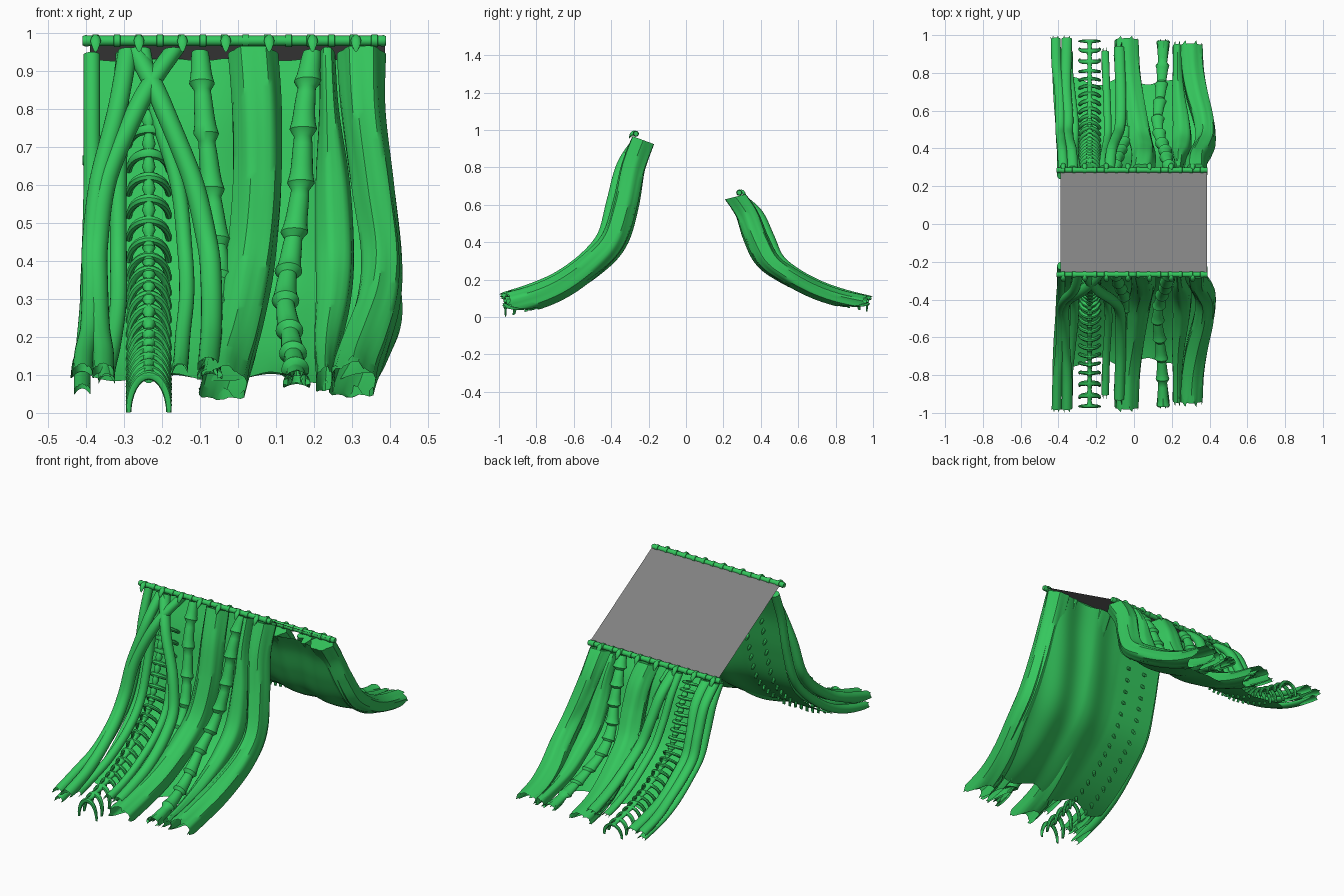
import bpy, bmesh, math
from math import sin, cos, pi

if "Cube" in bpy.data.objects:
    bpy.data.objects.remove(bpy.data.objects["Cube"])

green = bpy.data.materials.new("green")
green.diffuse_color = (0.035, 0.57, 0.11, 1)
green.use_nodes = True
green.node_tree.nodes["Principled BSDF"].inputs["Base Color"].default_value = green.diffuse_color
grey = bpy.data.materials.new("grey")
grey.diffuse_color = (0.22, 0.22, 0.22, 1)
grey.use_nodes = True
grey.node_tree.nodes["Principled BSDF"].inputs["Base Color"].default_value = grey.diffuse_color

# Side profile of a hanging curtain at 8 stations, top to bottom
Y = [.24, .295, .34, .40, .505, .65, .80, .985]
Z = [.95, .80, .60, .42, .30, .19, .12, .07]


def spline(v, u):
    i = max(0, min(int(u), 6))
    t = u - i
    a, b, c, d = [v[max(0, min(7, k))] for k in range(i - 1, i + 3)]
    return .5 * (2*b + (c - a)*t + (2*a - 5*b + 4*c - d)*t*t + (3*b - a - 3*c + d)*t**3)


def place(x, u, n, back):
    """Point at width x, station u, height n off the curtain surface."""
    y, z = -spline(Y, u), spline(Z, u)
    e = .02
    ty = -spline(Y, min(u + e, 7)) + spline(Y, max(u - e, 0))
    tz = spline(Z, min(u + e, 7)) - spline(Z, max(u - e, 0))
    k = math.hypot(ty, tz)
    y, z = y + n*tz/k, z - n*ty/k
    if back:   # lower, slightly flatter mirror image
        bow = sin(pi*min(u, 7)/7)
        return (x, .045 - .955*y + .025*bow, .65*z + .028 + .008*bow)
    return (x, y, z)


def skin(bm, rows, closed=True, cap=(False, False)):
    """Join successive rows of points with quads."""
    vs = [[bm.verts.new(p) for p in r] for r in rows]
    m = len(vs[0])
    for a, b in zip(vs, vs[1:]):
        for j in range(m if closed else m - 1):
            k = (j + 1) % m
            bm.faces.new((a[j], a[k], b[k], b[j]))
    if cap[0]:
        bm.faces.new(vs[0])
    if cap[1]:
        bm.faces.new(vs[-1])


def finish(bm, name, mat=green, angle=40):
    bmesh.ops.recalc_face_normals(bm, faces=bm.faces)
    me = bpy.data.meshes.new(name)
    bm.to_mesh(me)
    bm.free()
    ob = bpy.data.objects.new(name, me)
    bpy.context.collection.objects.link(ob)
    me.materials.append(mat)
    bpy.ops.object.select_all(action='DESELECT')
    ob.select_set(True)
    bpy.context.view_layer.objects.active = ob
    bpy.ops.object.shade_smooth_by_angle(angle=math.radians(angle))
    return ob


def strand(name, back, xs, w, n=0, depth=None, end=7, ridge=0, joints=0):
    """Hanging strand; w and n are one value or eight. The lower end is torn."""
    ws, ns = [v if isinstance(v, list) else [v]*8 for v in (w, n)]
    steps, sides = (joints*7 if joints else 56), 24
    rows = []
    for i in range(steps + 1):
        u = end*i/steps
        grow = 1
        if joints:
            f = (i % 7)/6
            grow = .85 + .45*f**4 + .12*sin(pi*f)
        r, d = spline(ws, u)*grow, (depth or spline(ws, u))*grow
        row = []
        for j in range(sides):
            a = 2*pi*j/sides
            g = 1 + ridge*cos(6*a + .6*u)
            # Underside is cut back near the end, and the rim is toothed
            uu = u - 1.1*max(0, -sin(a) - .3)*(i/steps)**12
            if i == steps:
                uu -= .3*(j % 4 != 0) + .15*(j % 4 == 2)
            row.append(place(spline(xs, u) + r*g*cos(a), uu, spline(ns, u) + d*g*sin(a), back))
        rows.append(row)
    bm = bmesh.new()
    skin(bm, rows, cap=(True, False))
    finish(bm, name)


OUT = [.01, .05, .06, .05, .04, .04, .04, .03]   # vines lying over the others
STRANDS = {
    "edge_vine": dict(xs=[-.385, -.385, -.385, -.39, -.395, -.405, -.41, -.41], w=.022, n=-.02),
    "left_vine": dict(xs=[-.29, -.315, -.365, -.385, -.385, -.39, -.405, -.41], w=.026, n=OUT),
    "left_crossing_vine": dict(xs=[-.17, -.26, -.345, -.37, -.37, -.365, -.355, -.355], w=.028, n=OUT),
    "inner_vine": dict(xs=[-.30, -.31, -.315, -.315, -.315, -.33, -.345, -.345], w=.022, n=-.01, end=6.6),
    "right_crossing_vine": dict(xs=[-.27, -.20, -.12, -.08, -.07, -.07, -.075, -.08], w=.028, n=OUT, end=6.7),
    "short_crossing_vine": dict(xs=[-.25, -.22, -.16, -.14, -.135, -.145, -.15, -.155], w=.02, n=.02, end=6.6),
    "left_jointed_stalk": dict(xs=[-.10, -.09, -.07, -.05, -.05, -.06, -.07, -.08], w=.026, end=6.5, joints=9),
    "centre_fold": dict(xs=[.04, .05, .05, .035, .015, -.01, -.03, -.04],
                        w=.062, n=-.01, depth=.06, ridge=.07),
    "right_jointed_stalk": dict(xs=[.195, .175, .165, .14, .125, .14, .15, .155], w=.028, end=6.9, joints=10),
    "narrow_fold": dict(xs=[.235, .24, .25, .255, .25, .235, .23, .23],
                        w=[.02, .025, .045, .05, .045, .035, .025, .025], n=-.01, depth=.05, end=6.8, ridge=.05),
    "right_fold": dict(xs=[.325, .33, .355, .378, .37, .335, .31, .30],
                       w=[.06, .055, .055, .052, .055, .06, .06, .06], n=-.012, depth=.064, end=6.8, ridge=.08),
}
# At the back the vines hang side by side instead of crossing
BACK_X = {
    "left_vine": [-.375, -.38, -.385, -.39, -.39, -.395, -.41, -.415],
    "left_crossing_vine": [-.325, -.33, -.345, -.35, -.35, -.36, -.36, -.355],
    "right_crossing_vine": [-.13, -.12, -.10, -.08, -.07, -.07, -.075, -.08],
    "short_crossing_vine": [-.165, -.16, -.15, -.14, -.14, -.145, -.15, -.155],
}


def spine(name, back):
    # Beaded backbone
    X, first, last = -.235, (.3 if back else .9), 6.8
    count = 22 if back else 20
    bm = bmesh.new()
    rows = []
    for i in range(count*4 + 1):
        u = first + (last - first)*i/(count*4)
        r = (.018, .012, .011, .014)[i % 4]
        rows.append([place(X + r*cos(2*pi*j/10), u, .02 + r*sin(2*pi*j/10), back) for j in range(10)])
    skin(bm, rows, cap=(True, True))
    # Ribs arching down through the backing sheet
    for k in range(count):
        u0 = first + .1 + (last - first - .1)*k/(count - 1)
        rows = []
        for i in range(17):
            t = i/8 - 1
            a = 1.65*t
            r = .0125*(1 - .45*t*t)
            row = []
            for j in range(8):
                b = 2*pi*j/8
                q = r*cos(b)
                row.append(place(X + (.053 + q)*sin(a), u0 + .18*t*t + 5.5*r*sin(b),
                                 -.064 + (.088 + q)*cos(a), back))
            rows.append(row)
        skin(bm, rows, cap=(True, True))
    finish(bm, name)


def sheet(name, back):
    # Rippled backing sheet with uneven top and lower hems
    bm = bmesh.new()
    rows = []
    for i in range(41):
        row = []
        for j in range(61):
            f = j/60
            u = .06*max(0, sin(20*f)) + (5.65 + .12*sin(17*f))*i/40
            right = spline(STRANDS["right_fold"]["xs"], u) + .03
            x = -.385 + f*(right + .385)
            bulge = max(0, min(1, (x + .12)/.2))
            n = -.05 - .032*bulge*sin(pi*u/5.8) - .01*bulge*sin(26*x + .4*u)
            row.append(place(x, u, n, back))
        rows.append(row)
    skin(bm, rows, closed=False)
    finish(bm, name)


def rail(name, y, z, s):
    # Rod with raised collars
    bm = bmesh.new()
    prof = [(-.41, .012), (-.402, .015)]
    for k in range(14):
        x = -.375 + .0565*k
        if x < .38:
            prof += [(x - .009, .0135), (x - .008, .0165), (x + .008, .0165), (x + .009, .0135)]
    prof += [(.384, .015), (.39, .012)]
    rows = [[(x, y + r*cos(2*pi*j/12), z + r*sin(2*pi*j/12)) for j in range(12)] for x, r in prof]
    skin(bm, rows, cap=(True, True))
    # Drop-shaped hooks over the rod
    for k in range(7):
        x = -.375 + .1143*k
        drop = [(0, .006, .008), (.010, .011, .006), (.022, .014, .0), (.032, .011, -.010),
                (.036, .007, -.020), (.037, .002, -.028)]
        rows = [[(x + r*cos(2*pi*j/10), y + s*d, z + h + r*sin(2*pi*j/10)) for j in range(10)]
                for d, r, h in drop]
        skin(bm, rows, cap=(True, True))
    finish(bm, name)


# Front curtain and its lower, mirrored twin at the back
for back in (False, True):
    side = "back_" if back else "front_"
    for part, spec in STRANDS.items():
        if back and part in BACK_X:
            spec = dict(spec, xs=BACK_X[part])
        strand(side + part.replace("crossing", "hanging" if back else "crossing"), back, **spec)
    spine(side + "ribbed_spine", back)
    sheet(side + "backing_sheet", back)
rail("front_rail", -.268, .98, -1)
rail("back_rail", .285, .665, 1)

# Grey sloping panel between the rails
bm = bmesh.new()
bm.faces.new([bm.verts.new(p) for p in
              ((-.39, -.26, .98), (.387, -.26, .98), (.387, .28, .668), (-.39, .28, .668))])
finish(bm, "roof_panel", mat=grey)
